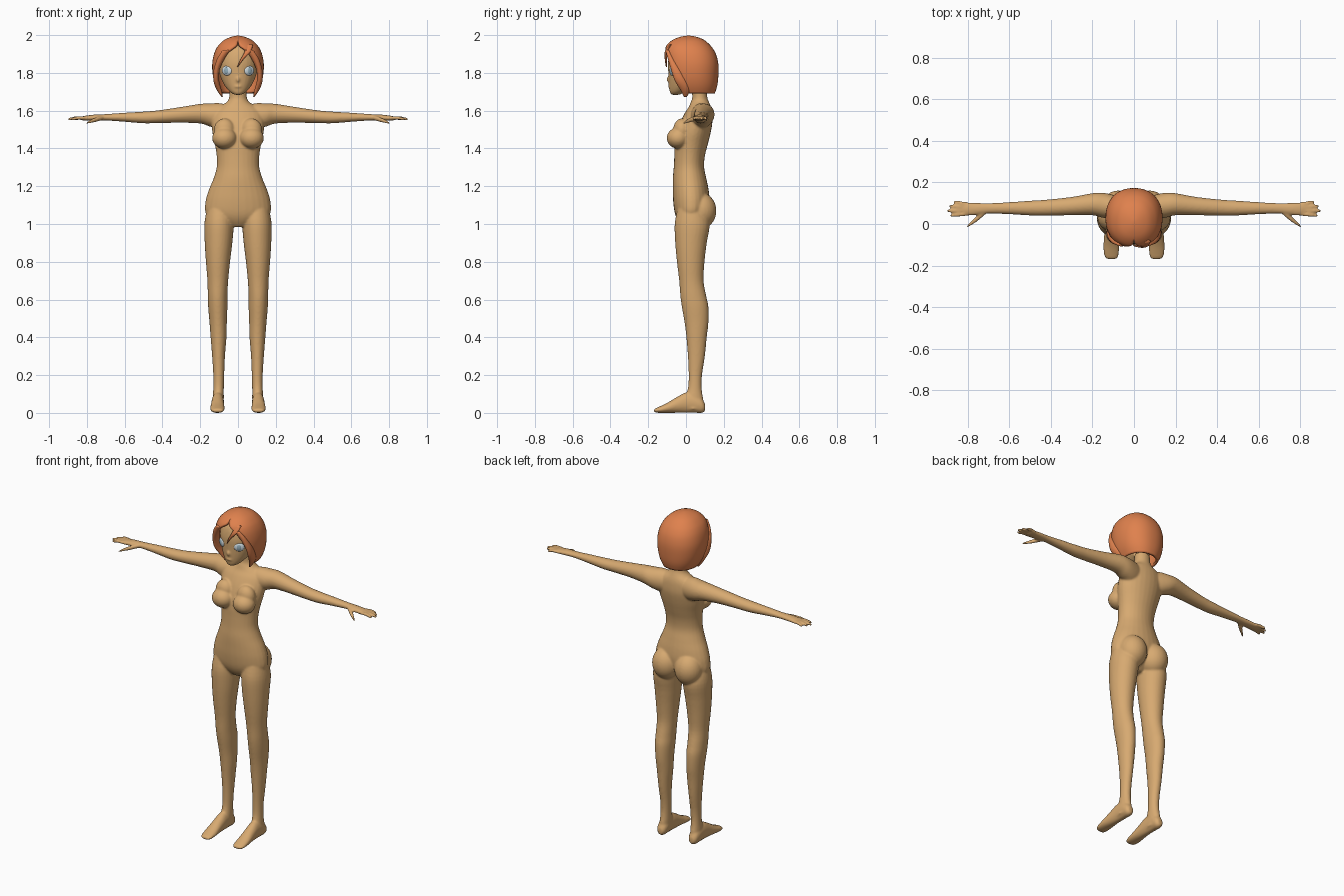
import bpy, bmesh, math
from mathutils import Matrix, Vector


def material(name, rgb):
    m = bpy.data.materials.new(name)
    m.diffuse_color = (*rgb, 1)
    return m


SKIN = material("skin tan", (0.68, 0.40, 0.165))
HAIR = material("hair orange", (0.74, 0.22, 0.075))
WHITE = material("eye pale", (0.62, 0.70, 0.74))
IRIS = material("iris blue grey", (0.30, 0.43, 0.50))


def curve_rows(rows, n=4):
    """Catmull-Rom interpolation of section rows."""
    out = []
    for i in range(len(rows) - 1):
        p = [rows[max(i - 1, 0)], rows[i], rows[i + 1], rows[min(i + 2, len(rows) - 1)]]
        for k in range(n):
            t = k / n
            out.append([0.5 * (2 * b + (c - a) * t + (2 * a - 5 * b + 4 * c - d) * t * t
                               + (3 * b - a - 3 * c + d) * t ** 3) for a, b, c, d in zip(*p)])
    return out + [list(rows[-1])]


def tube(bm, axis, rows, side=1, seg=28):
    """Loft of ellipses. Row: position on axis, centre a, half size a, low b, high b."""
    rings = []
    for t, a, ra, b0, b1 in curve_rows(rows):
        ring = []
        for k in range(seg):
            ang = 2 * math.pi * k / seg
            u = a + max(ra, 0.001) * math.cos(ang)
            v = (b0 + b1) / 2 + (b1 - b0) / 2 * math.sin(ang)
            co = {"z": (u, v, t), "x": (t, v, u), "y": (u, t, v)}[axis]
            ring.append(bm.verts.new((co[0] * side, co[1], co[2])))
        rings.append(ring)
    for r, q in zip(rings, rings[1:]):
        for k in range(seg):
            j = (k + 1) % seg
            bm.faces.new((r[k], r[j], q[j], q[k]))
    bm.faces.new(rings[0])
    bm.faces.new(rings[-1])


def ball(bm, loc, size, rot=None):
    mat = Matrix.Translation(loc) @ (rot or Matrix()) @ Matrix.Diagonal((*size, 1))
    bmesh.ops.create_uvsphere(bm, u_segments=28, v_segments=18, radius=1, matrix=mat)


def make(name, bm, mat):
    bmesh.ops.recalc_face_normals(bm, faces=bm.faces)
    me = bpy.data.meshes.new(name)
    bm.to_mesh(me)
    bm.free()
    me.materials.append(mat)
    for p in me.polygons:
        p.use_smooth = True
    ob = bpy.data.objects.new(name, me)
    bpy.context.collection.objects.link(ob)
    return ob


# body: torso with neck
bm = bmesh.new()
tube(bm, "z", [
    (0.985, 0, .05, -.02, .05), (1.02, 0, .13, -.045, .09), (1.06, 0, .172, -.06, .115),
    (1.12, 0, .172, -.068, .125), (1.18, 0, .155, -.07, .12), (1.24, 0, .13, -.07, .108),
    (1.30, 0, .113, -.065, .096), (1.36, 0, .113, -.062, .1), (1.42, 0, .122, -.06, .115),
    (1.48, 0, .135, -.05, .13), (1.54, 0, .14, -.03, .14), (1.59, 0, .13, -.005, .138),
    (1.62, 0, .10, .015, .132), (1.645, 0, .06, .025, .122), (1.67, 0, .047, .033, .113),
    (1.72, 0, .045, .03, .11)])

# head
tube(bm, "z", [
    (1.684, 0, .018, -.078, -.035), (1.70, 0, .044, -.086, .0), (1.74, 0, .076, -.091, .07),
    (1.80, 0, .10, -.094, .12), (1.86, 0, .108, -.095, .13), (1.92, 0, .092, -.08, .12),
    (1.955, 0, .06, -.045, .09), (1.97, 0, .02, -.01, .05)])
ball(bm, (0, -.090, 1.765), (.009, .014, .016))   # nose
ball(bm, (0, -.086, 1.728), (.022, .009, .008))   # lips

for s in (1, -1):
    # chest and hips
    ball(bm, (s * .072, -.042, 1.455), (.065, .06, .056))
    ball(bm, (s * .072, -.022, 1.497), (.056, .046, .062))
    ball(bm, (s * .076, .078, 1.07), (.082, .083, .095))
    # leg
    tube(bm, "z", [
        (1.08, .095, .07, -.045, .1), (1.0, .1, .078, -.06, .125), (.9, .103, .073, -.057, .11),
        (.8, .106, .064, -.048, .098), (.7, .107, .055, -.036, .093), (.62, .108, .052, -.03, .107),
        (.56, .107, .051, -.022, .119), (.48, .105, .046, -.008, .119), (.4, .103, .042, .002, .11),
        (.3, .103, .034, .01, .1), (.2, .102, .029, .014, .085), (.13, .103, .028, .01, .083),
        (.07, .105, .03, -.01, .092), (.02, .107, .031, -.02, .098)], s)
    # foot
    tube(bm, "y", [
        (.102, .107, .015, .012, .045), (.085, .107, .028, 0, .075), (.05, .107, .032, 0, .1),
        (0, .107, .033, 0, .108), (-.05, .108, .035, 0, .083), (-.1, .109, .038, 0, .053),
        (-.14, .109, .037, 0, .034), (-.162, .108, .03, .002, .024), (-.17, .107, .018, .006, .017)], s)
    # arm and palm
    tube(bm, "x", [
        (.05, 1.57, .06, .025, .125), (.10, 1.572, .068, .025, .14), (.15, 1.577, .061, .03, .15),
        (.2, 1.584, .052, .042, .148), (.3, 1.578, .042, .042, .13), (.42, 1.568, .034, .04, .117),
        (.5, 1.564, .031, .041, .112), (.6, 1.565, .024, .047, .105), (.7, 1.565, .017, .05, .1),
        (.76, 1.563, .016, .042, .102), (.81, 1.56, .013, .04, .104), (.832, 1.559, .008, .045, .1)], s)
    # fingers
    for y0, y1, tip in ((.096, .106, .868), (.081, .086, .89), (.064, .063, .9), (.048, .04, .885)):
        tube(bm, "x", [
            (.80, 1.56, .009, y0 - .009, y0 + .009),
            ((.8 + tip) / 2, 1.562, .0095, (y0 + y1) / 2 - .009, (y0 + y1) / 2 + .009),
            (tip - .008, 1.556, .008, y1 - .007, y1 + .007),
            (tip, 1.555, .004, y1 - .004, y1 + .004)], s, 12)
    # thumb
    tube(bm, "x", [
        (.715, 1.563, .013, .045, .075), (.75, 1.553, .013, .015, .045),
        (.78, 1.543, .01, -.005, .016), (.803, 1.533, .006, -.018, -.006)], s, 12)

body = make("body", bm, SKIN)
m = body.modifiers.new("fuse", "REMESH")
m.mode = "VOXEL"
m.voxel_size = 0.0055
m.use_smooth_shade = True
m = body.modifiers.new("soften", "SMOOTH")
m.factor = 0.5
m.iterations = 7

# eyes with irises
for s, side in ((1, "left"), (-1, "right")):
    rot = Matrix.Rotation(s * 0.5, 4, "Z")
    centre = Vector((s * .058, -.0715, 1.812))
    bm = bmesh.new()
    ball(bm, centre, (.030, .011, .026), rot)
    make(side + "_eye", bm, WHITE)
    bm = bmesh.new()
    ball(bm, centre + rot @ Vector((0, -.0075, 0)), (.014, .005, .018), rot)
    make(side + "_iris", bm, IRIS)

# hair shell: z, half width, front y, back y, half angle of the face opening
bm = bmesh.new()
COLS = 48
grid = []
for z, rx, yf, yb, op in curve_rows([
        (1.69, .098, -.07, .152, 80), (1.73, .118, -.09, .165, 75), (1.78, .132, -.105, .171, 62),
        (1.84, .137, -.115, .172, 50), (1.89, .13, -.118, .162, 36), (1.925, .117, -.113, .145, 16),
        (1.95, .1, -.1, .125, 3), (1.975, .072, -.07, .095, 0), (1.991, .035, -.03, .055, 0),
        (1.997, .006, .005, .02, 0)], 3):
    a0 = math.radians(max(op, 0))
    row = []
    for k in range(COLS + 1):
        a = a0 + (2 * math.pi - 2 * a0) * k / COLS
        sx, cy = math.sin(a), math.cos(a)
        x = rx * math.copysign(abs(sx) ** .9, sx)
        y = (yf + yb) / 2 - (yb - yf) / 2 * math.copysign(abs(cy) ** .9, cy)
        row.append(bm.verts.new((x, y, z)))
    grid.append(row)
for r, q in zip(grid, grid[1:]):
    for k in range(COLS):
        bm.faces.new((r[k], r[k + 1], q[k + 1], q[k]))
bm.faces.new(grid[-1][:-1])
bmesh.ops.remove_doubles(bm, verts=bm.verts, dist=0.0005)
hair = make("hair", bm, HAIR)
for p in hair.data.polygons[:1]:
    outward = p.normal.dot(p.center - Vector((0, .04, 1.7))) > 0
m = hair.modifiers.new("thickness", "SOLIDIFY")
m.thickness = 0.015
m.offset = -1 if outward else 1

# side locks framing the face, and loose fringe strand
bm = bmesh.new()
for s in (1, -1):
    tube(bm, "z", [
        (1.92, .06, .02, -.108, -.085), (1.88, .088, .02, -.098, -.065), (1.82, .112, .016, -.08, -.03),
        (1.76, .115, .015, -.06, 0), (1.71, .10, .013, -.03, .02), (1.672, .083, .003, -.01, .004)], s, 16)
tube(bm, "z", [
    (1.95, .06, .02, -.09, -.075), (1.91, .05, .016, -.113, -.096),
    (1.87, .02, .008, -.112, -.10), (1.83, -.003, .002, -.106, -.102)], 1, 12)
make("hair_locks", bm, HAIR)
